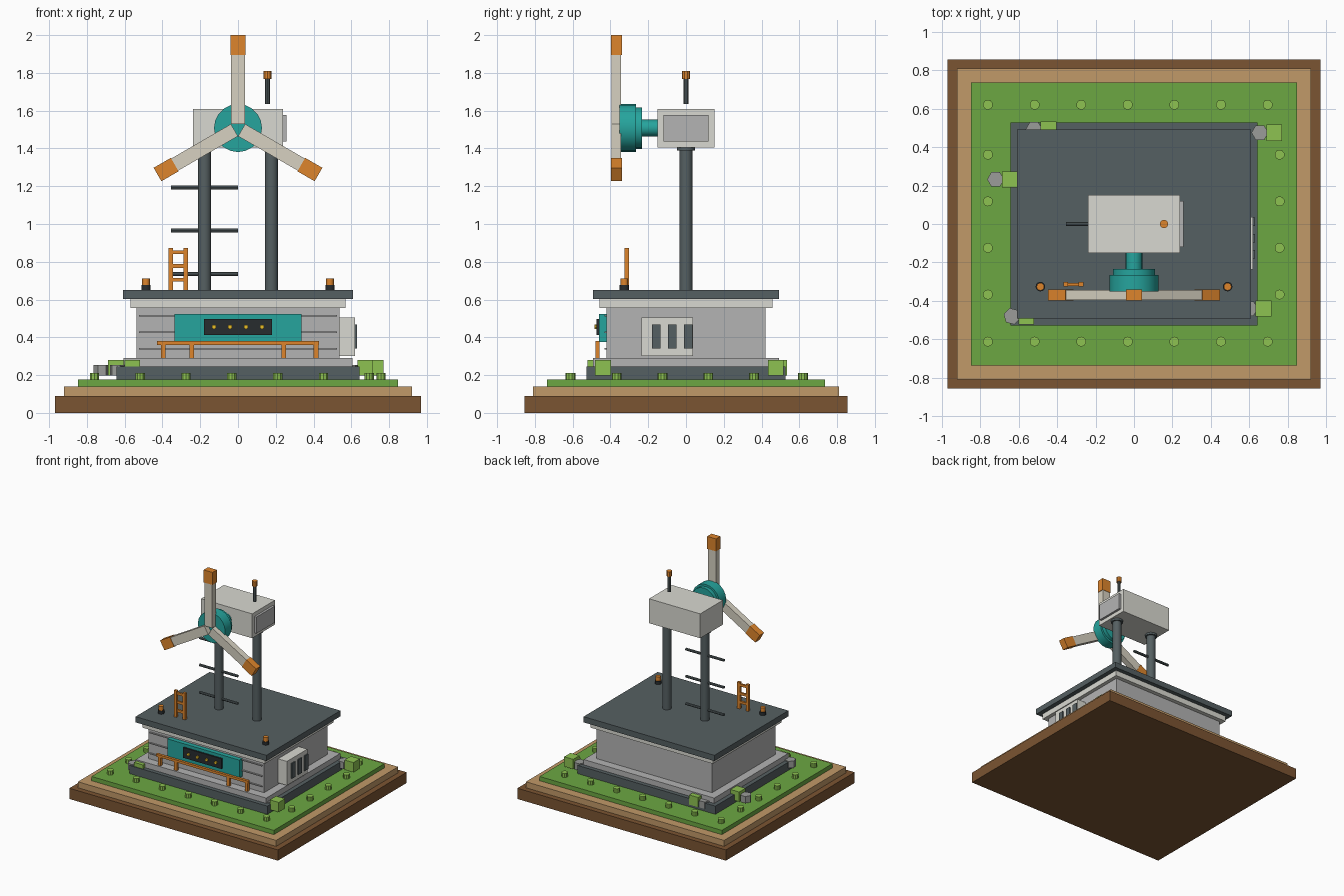
import bpy, math
from mathutils import Matrix

if "Cube" in bpy.data.objects:
    bpy.data.objects.remove(bpy.data.objects["Cube"])

mats = {}
COL = dict(soil="7A5535", sand="C09868", grass="6CA644", leaf="8CC152", dark="566062",
           stone="B2B2B2", rock="999B98", pale="D8D8D0", teal="2AA39C", orange="DD8430",
           black="2C3032", yellow="EDC02E", cream="D6D0C0")


def paint(ob, col):
    if col not in mats:
        m = bpy.data.materials.new(col)
        h = COL[col]
        m.diffuse_color = [(int(h[i:i + 2], 16) / 255) ** 2.2 for i in (0, 2, 4)] + [1]
        m.use_nodes = True
        m.node_tree.nodes["Principled BSDF"].inputs["Base Color"].default_value = m.diffuse_color
        mats[col] = m
    ob.data.materials.append(mats[col])


def box(name, col, x0, x1, y0, y1, z0, z1):
    bpy.ops.mesh.primitive_cube_add(size=1)
    ob = bpy.context.object
    ob.name = name
    ob.data.transform(Matrix.Translation(((x0 + x1) / 2, (y0 + y1) / 2, (z0 + z1) / 2))
                      @ Matrix.Diagonal((x1 - x0, y1 - y0, z1 - z0, 1)))
    paint(ob, col)
    return ob


def slab(name, col, hx, hy, z0, z1):
    return box(name, col, -hx, hx, -hy, hy, z0, z1)


def cyl(name, col, r, a, b, n=16, spin=0):
    # cylinder from point a along axis to point b
    from mathutils import Vector
    a, b = Vector(a), Vector(b)
    bpy.ops.mesh.primitive_cylinder_add(vertices=n, radius=r, depth=(b - a).length)
    ob = bpy.context.object
    ob.name = name
    q = Vector((0, 0, 1)).rotation_difference(b - a).to_matrix().to_4x4()
    ob.data.transform(Matrix.Translation((a + b) / 2) @ q @ Matrix.Rotation(spin, 4, 'Z'))
    paint(ob, col)
    if n > 10:
        bpy.ops.object.shade_smooth_by_angle(angle=math.radians(35))
    return ob


# layered ground and building
slab("soil_base", "soil", .97, .855, 0, .09)
slab("sand_layer", "sand", .922, .81, .09, .14)
slab("grass_layer", "grass", .848, .735, .14, .176)
slab("foundation", "dark", .642, .527, .176, .245)
slab("plinth", "stone", .607, .492, .245, .29)
slab("building_body", "stone", .538, .422, .29, .56)
slab("cornice", "pale", .57, .457, .555, .602)
slab("roof", "dark", .608, .492, .602, .65)

# front siding strips, control panel and lights
for i, z in enumerate((.34, .427, .515)):
    box(f"siding_strip_{i}", "stone", -.523, .523, -.432, -.42, z - .004, z + .004)
box("front_panel", "teal", -.336, .336, -.46, -.42, .375, .524)
box("panel_screen", "black", -.179, .179, -.473, -.455, .412, .498)
for i in range(4):
    x = -.127 + .0847 * i
    cyl(f"panel_light_{i}", "yellow", .012, (x, -.485, .455), (x, -.465, .455), 10)

# front handrail
box("handrail", "orange", -.428, .428, -.48, -.457, .36, .38)
for i, x in enumerate((-.395, -.245, .243, .413)):
    box(f"handrail_post_{i}", "orange", x - .012, x + .012, -.48, -.457, .29, .365)

# side vent box
box("vent_box", "pale", .53, .62, -.236, .036, .302, .504)
for i, y in enumerate((-.158, -.073, .012)):
    box(f"vent_slot_{i}", "dark", .61, .63, y - .022, y + .022, .34, .467)

# roof beacons and ladder
for s, x in (("left", -.487), ("right", .487)):
    cyl(f"beacon_base_{s}", "black", .025, (x, -.326, .65), (x, -.326, .677), 12)
    cyl(f"beacon_lamp_{s}", "orange", .02, (x, -.326, .67), (x, -.326, .712), 12)
for s, x in (("left", -.356), ("right", -.276)):
    box(f"ladder_rail_{s}", "orange", x - .012, x + .012, -.325, -.303, .65, .873)
for i, z in enumerate((.705, .777, .85)):
    box(f"ladder_rung_{i}", "orange", -.356, -.276, -.322, -.306, z - .01, z + .01)

# twin masts, climbing bars
for s, x in (("left", -.177), ("right", .177)):
    cyl(f"mast_{s}", "dark", .035, (x, 0, .65), (x, 0, 1.41))
    cyl(f"mast_collar_{s}", "dark", .048, (x, 0, 1.388), (x, 0, 1.41))
for i, z in enumerate((.735, .965, 1.193)):
    cyl(f"climbing_bar_{i}", "dark", .011, (-.355, 0, z), (0, 0, z), 8)

# turbine housing and antenna
HZ = 1.508
slab("turbine_housing", "pale", .238, .151, 1.405, 1.61)
box("housing_panel", "stone", .23, .257, -.12, .12, 1.438, 1.577)
cyl("antenna_rod", "dark", .014, (.156, 0, 1.636), (.156, 0, 1.772), 10)
cyl("antenna_tip", "orange", .022, (.156, 0, 1.768), (.156, 0, 1.81), 10)

# rotor
cyl("rotor_shaft", "teal", .044, (0, -.145, HZ), (0, -.25, HZ))
cyl("rotor_hub_back", "teal", .11, (0, -.233, HZ), (0, -.27, HZ), 20)
cyl("rotor_hub", "teal", .127, (0, -.265, HZ), (0, -.352, HZ), 20)
for i in range(3):
    rot = (Matrix.Translation((0, 0, HZ)) @ Matrix.Rotation(i * math.tau / 3, 4, 'Y'))
    for ob in (box(f"blade_{i}", "cream", -.037, .037, -.395, -.343, .022, .39),
               box(f"blade_tip_{i}", "orange", -.041, .041, -.398, -.34, .387, .492)):
        ob.data.transform(rot)

# garden pegs around the border
pegs = [(-.76 + .2425 * i, y) for i in range(7) for y in (-.612, .62)]
pegs += [(x, -.367 + .2425 * j) for j in range(4) for x in (-.76, .757)]
for i, (x, y) in enumerate(pegs):
    cyl(f"garden_peg_{i}", "leaf", .026, (x, y, .174), (x, y, .21), 10)

# rocks with a square bush beside each
for i, (x, y) in enumerate(((.655, .475), (.6, -.44), (-.72, .232), (-.635, -.48), (-.52, .492))):
    cyl(f"rock_{i}", "rock", .044, (x, y, .197), (x, y, .254), 6, math.radians(90 if i != 3 else 75) - math.pi / 3)
    box(f"bush_{i}", "leaf", x + .033, x + .116, y - .042, y + .042, .197, .279)
